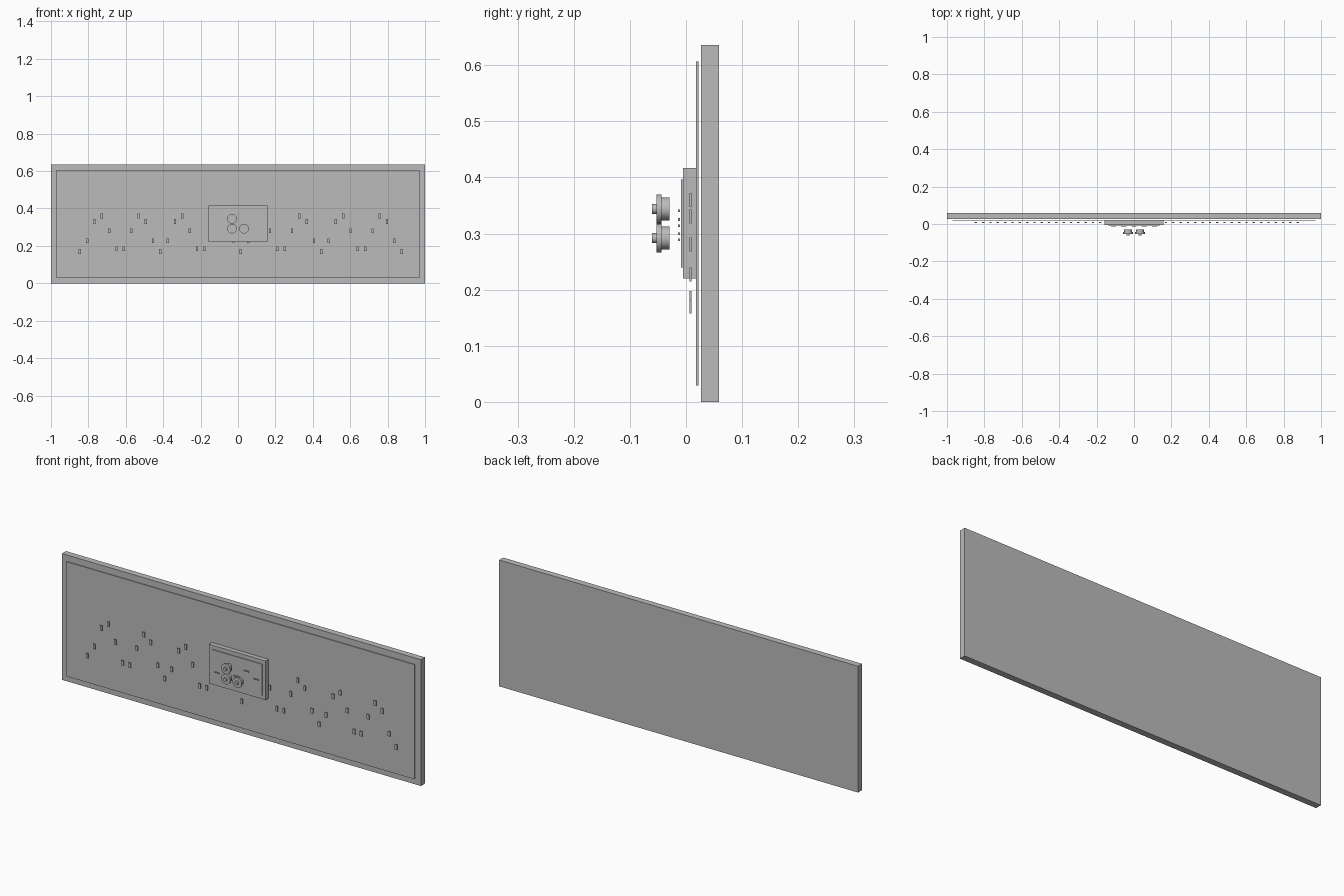
import bpy
import math

default = bpy.data.objects.get("Cube")
if default:
    bpy.data.objects.remove(default, do_unlink=True)

grey = bpy.data.materials.new("plain_grey")
grey.use_nodes = True
grey.diffuse_color = (0.5, 0.5, 0.5, 1)
grey.node_tree.nodes["Principled BSDF"].inputs["Base Color"].default_value = grey.diffuse_color


def box(name, x, z, width, height, y_front, y_back):
    """Box centred on x and z, spanning y_front to y_back."""
    bpy.ops.mesh.primitive_cube_add(size=1, location=(x, (y_front + y_back) / 2, z))
    ob = bpy.context.object
    ob.name = name
    ob.scale = (width, y_back - y_front, height)
    bpy.ops.object.transform_apply(location=False, rotation=False, scale=True)
    ob.data.materials.append(grey)
    return ob


def disc(name, x, z, radius, y_front, y_back):
    """Cylinder whose axis runs front to back."""
    bpy.ops.mesh.primitive_cylinder_add(
        vertices=24, radius=radius, depth=y_back - y_front,
        location=(x, (y_front + y_back) / 2, z), rotation=(math.pi / 2, 0, 0))
    ob = bpy.context.object
    ob.name = name
    ob.data.materials.append(grey)
    bpy.ops.object.shade_smooth_by_angle()
    return ob


# Back panel and the thin sheet floating in front of it
MIDDLE = 0.318
box("back_panel", 0, MIDDLE, 2, 0.636, 0.027, 0.059)
box("front_sheet", 0, MIDDLE, 1.94, 0.577, 0.018, 0.022)

# Control box with its raised face plate
box("control_box", 0, MIDDLE, 0.316, 0.197, -0.005, 0.018)
box("control_face", 0, MIDDLE, 0.28, 0.157, -0.009, -0.005)

# Row of small lights following a wave
for k in range(-22, 23):
    wave = math.cos(4 * math.pi * k / 11)
    box("wave_light", 0.015 + 0.0391 * k, 0.267 - 0.097 * wave,
        0.0125, 0.025, 0.006, 0.010)

# Short dashes in front of the control face
for i, z in enumerate((0.289, 0.325, 0.300, 0.341, 0.314)):
    box("display_dash", 0.055 * (i - 2), z, 0.028, 0.0045, -0.0142, -0.0107)

# Three stepped knobs
for x, z in ((-0.032, 0.344), (-0.032, 0.292), (0.032, 0.292)):
    disc("knob_body", x, z, 0.0205, -0.0436, -0.0294)
    disc("knob_flange", x, z, 0.0258, -0.0525, -0.0436)
    disc("knob_tip", x, z, 0.009, -0.0605, -0.0525)
